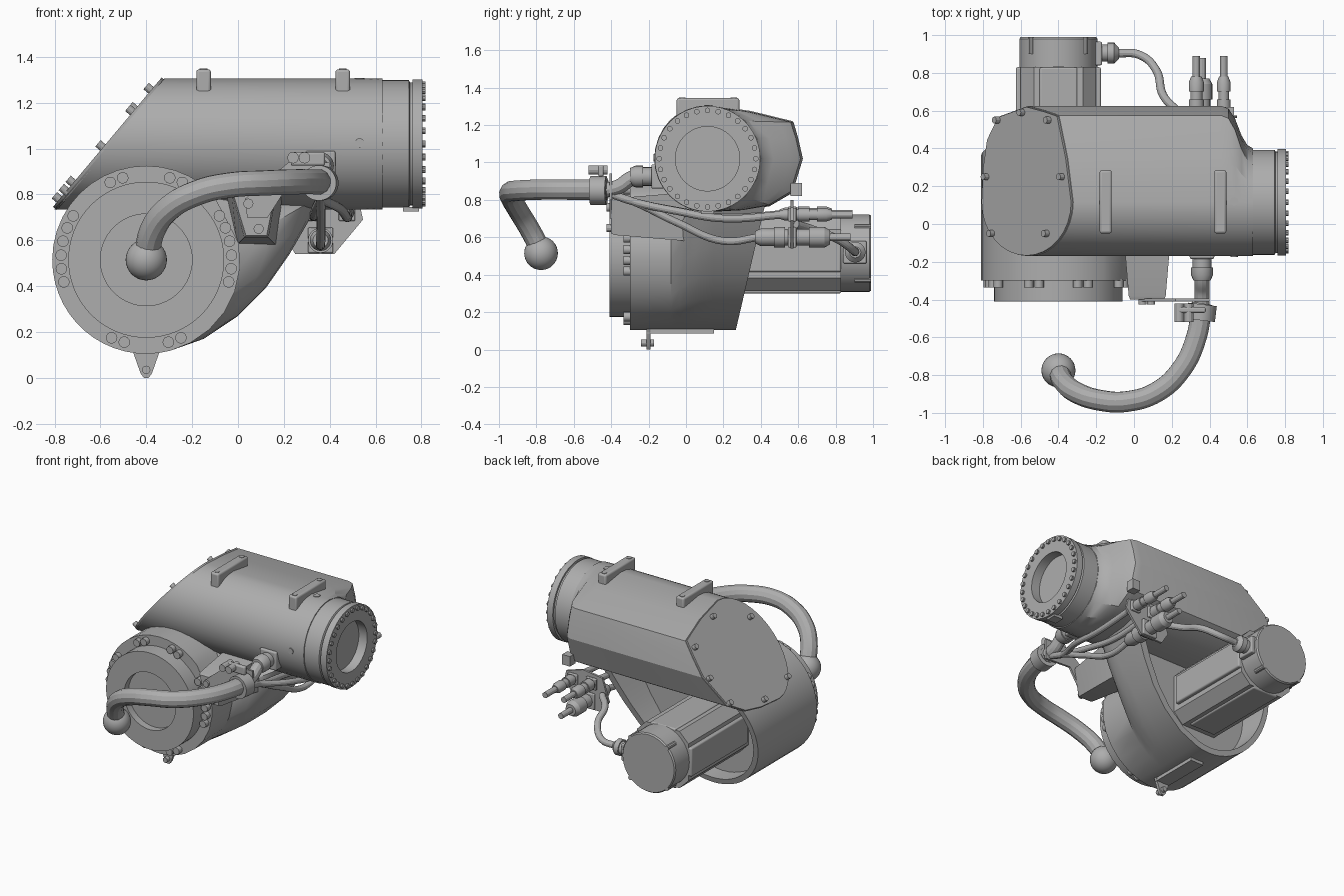
import bpy, bmesh
from math import cos, sin, pi, radians
from mathutils import Vector, Matrix

if "Cube" in bpy.data.objects:
    bpy.data.objects.remove(bpy.data.objects["Cube"])

grey = bpy.data.materials.new("cast grey")
grey.use_nodes = True
tone = (0.42, 0.42, 0.42, 1)
grey.diffuse_color = tone
grey.node_tree.nodes["Principled BSDF"].inputs["Base Color"].default_value = tone
parts = []


def add(name, mesh):
    ob = bpy.data.objects.new(name, mesh)
    bpy.context.scene.collection.objects.link(ob)
    mesh.materials.clear()
    mesh.materials.append(grey)
    parts.append(ob)
    return ob


def loft(name, rings):
    """Skin a list of equal rings and cap both ends."""
    bm = bmesh.new()
    rows = [[bm.verts.new(p) for p in ring] for ring in rings]
    for a, b in zip(rows, rows[1:]):
        for i in range(len(a)):
            j = (i + 1) % len(a)
            bm.faces.new((a[i], a[j], b[j], b[i]))
    bm.faces.new(rows[0])
    bm.faces.new(rows[-1])
    bmesh.ops.recalc_face_normals(bm, faces=bm.faces)
    mesh = bpy.data.meshes.new(name)
    bm.to_mesh(mesh)
    bm.free()
    return add(name, mesh)


def lathe(name, origin, axis, profile, n=48):
    """Turn (distance along axis, radius) pairs around an axis."""
    turn = Vector((0, 0, 1)).rotation_difference(Vector(axis)).to_matrix()
    o = Vector(origin)
    angles = [2 * pi * i / n for i in range(n)]
    return loft(name, [[o + turn @ Vector((r * cos(a), r * sin(a), d)) for a in angles]
                       for d, r in profile])


def rod(name, origin, axis, length, r, n=16):
    return lathe(name, origin, axis, [(0, r), (length, r)], n)


def box(name, low, high, bevel=0.0):
    (x, y, z), (X, Y, Z) = low, high
    ob = loft(name, [[(x, y, h), (X, y, h), (X, Y, h), (x, Y, h)] for h in (z, Z)])
    if bevel:
        mod = ob.modifiers.new("rounding", "BEVEL")
        mod.width, mod.segments = bevel, 3
    return ob


def plate(name, outline, y, depth):
    return loft(name, [[(x, d, z) for x, z in outline] for d in (y, y + depth)])


def tube(name, points, r):
    curve = bpy.data.curves.new(name, "CURVE")
    curve.dimensions = "3D"
    curve.bevel_depth, curve.bevel_resolution, curve.resolution_u = r, 4, 8
    curve.use_fill_caps = True
    spline = curve.splines.new("BEZIER")
    spline.bezier_points.add(len(points) - 1)
    for bp, p in zip(spline.bezier_points, points):
        bp.co = p
        bp.handle_left_type = bp.handle_right_type = "AUTO"
    temp = bpy.data.objects.new(name + " path", curve)
    bpy.context.scene.collection.objects.link(temp)
    bpy.context.view_layer.update()
    mesh = bpy.data.meshes.new_from_object(temp.evaluated_get(bpy.context.evaluated_depsgraph_get()))
    bpy.data.objects.remove(temp)
    return add(name, mesh)


# Horizontal arm housing: round in front, bulged at the rear, sloped left end
AY, AZ, AR = 0.115, 1.02, 0.285


def slope_x(z):
    return -0.8 + (z - 0.735) * 0.84


bulge = [(AY, .735), (.3, .745), (.45, .77), (.57, .84), (.625, 1.02),
         (.6, 1.13), (.575, 1.215), (.35, 1.27), (AY, 1.305)]
rear = [(AY + AR * cos(a), AZ + AR * sin(a)) for a in [pi * (i / 8 - 0.5) for i in range(9)]]
front = [(AY + AR * cos(a), AZ + AR * sin(a)) for a in [pi * (0.5 + i / 16) for i in range(1, 16)]]


def section(t):
    return [(a + (c - a) * t, b + (d - b) * t) for (a, b), (c, d) in zip(bulge, rear)] + front


loft("arm_housing", [[(slope_x(z), y, z) for y, z in section(0)]] +
     [[(x, y, z) for y, z in section(t)]
      for x, t in ((.46, 0), (.5, .06), (.535, .3), (.57, .7), (.6, .92), (.63, 1))])

# Sloped cover plate and its bolts
out = Vector((-0.766, 0, 0.643))
cover = [Vector((slope_x(z), y, z)) for y, z in section(0)]
mid = sum(cover, Vector()) / len(cover)
loft("end_cover", [[mid + (p - mid) * 0.99 + out * d for p in cover] for d in (-.01, .012)])
for x, y in ((-.71, .55), (-.58, .59), (-.44, .55), (-.77, .25), (-.37, .25), (-.74, -.05), (-.45, -.05)):
    rod("cover_bolt", (x, y, .735 + (x + .8) / .84), out, .04, .018, 12)

# Round output flange with recess and bolt ring
lathe("output_flange", (.62, AY, AZ), (1, 0, 0),
      [(0, .278), (.125, .278), (.13, .268), (.14, .268), (.14, .282), (.185, .282),
       (.185, .172), (.12, .172)], 64)
for i in range(28):
    a = 2 * pi * i / 28
    rod("output_bolt", (.8, AY + .258 * cos(a), AZ + .258 * sin(a)), (1, 0, 0), .018, .015, 10)
box("flange_key", (.72, .08, .725), (.79, .15, .745))

# Lifting lugs and plugs
for x in (-.15, .457):
    box("lifting_lug", (x - .032, -.05, 1.22), (x + .032, .285, 1.345), .012)
    for y in (-.02, .255):
        rod("lug_screw", (x, y, 1.34), (0, 0, 1), .008, .017, 12)
rod("front_plug", (.53, -.155, 1.025), (0, -1, 0), .02, .02)
rod("top_plug", (.53, .12, 1.29), (0, 0, 1), .018, .022)
box("rear_stop", (.47, .56, .82), (.53, .62, .89))

# Lower shell: round in front, sweeping up to the arm, hollow behind
BX, BZ, BR = -0.4, 0.515, 0.41


def on_barrel(deg, r=BR):
    return BX + r * cos(radians(deg)), BZ + r * sin(radians(deg))


left_arc = [on_barrel(d) for d in range(180, 286, 7)]
sweep = [(-.15, .17), (0, .27), (.12, .39), (.225, .54), (.3, .67), (.37, .8)]
sweep_round = [on_barrel(d) for d in (298, 312, 326, 340, 355, 370)]
top_arc = [on_barrel(d) for d in range(45, 180, 9)]


def shell(t, scale=1.0):
    right = [(a + (c - a) * t, b + (d - b) * t) for (a, b), (c, d) in zip(sweep_round, sweep)]
    return [(BX + (x - BX) * scale, BZ + (z - BZ) * scale) for x, z in left_arc + right + top_arc]


def rim(outline):
    return [(x, .27 + (z - .12) * .234, z) for x, z in outline]


loft("lower_shell", [[(x, y, z) for x, z in shell(t)]
                     for y, t in ((-.3, 0), (-.08, 0), (-.03, .4), (.02, .75), (.08, .95), (.15, 1))] +
     [rim(shell(1)), rim(shell(1, .91)), [(x, .16, z) for x, z in shell(1, .9)]])

# Front disc with central recess and bolt clusters
lathe("front_disc", (BX, -.29, BZ), (0, -1, 0),
      [(0, .34), (.12, .34), (.12, .2), (.07, .2)], 64)
for base in (149, 158, 167.5, 177, 186, 195, 106, 115, 246, 255):
    for deg in (base, 180 - base):
        x, z = on_barrel(deg, .372)
        rod("disc_bolt", (x, -.29, z), (0, -1, 0), .045, .025, 14)

# Bottom tab
plate("bottom_tab", [(-.46, .12), (-.425, .02), (-.41, 0), (-.39, 0), (-.375, .02), (-.34, .12)], -.21, .02)
box("tab_arm", (-.45, -.21, .085), (-.35, .15, .115))
rod("tab_bolt", (BX, -.24, .035), (0, 1, 0), .07, .018, 12)

# Motor behind the shell
def octagon(y, h=.2, c=.07):
    pts = [(h, c - h), (h, h - c), (h - c, h), (c - h, h), (-h, h - c), (-h, c - h), (c - h, -h), (h - c, -h)]
    return [(BX + a, y, BZ - .003 + b) for a, b in pts]


loft("motor_body", [octagon(.1), octagon(.83)])
box("motor_side_rails", (BX - .225, .2, BZ - .1), (BX + .225, .83, BZ + .1), .01)
box("motor_base_rails", (BX - .1, .2, BZ - .215), (BX + .1, .83, BZ + .205), .01)
lathe("motor_cap", (BX, .83, BZ), (0, 1, 0), [(0, .207), (.15, .207), (.16, .2)])
for d in range(45, 360, 90):
    x, z = on_barrel(d, .2)
    rod("motor_cap_screw", (x, .9, z), (0, 1, 0), .09, .016, 10)
box("motor_socket", (-.22, .84, BZ - .055), (-.17, .965, BZ + .065), .008)
lathe("motor_plug", (-.18, .905, BZ + .005), (1, 0, 0), [(0, .045), (.04, .045), (.04, .055), (.075, .055), (.1, .03)], 20)
tube("motor_cable", [(-.09, .905, .52), (.03, .895, .53), (.12, .81, .59), (.155, .68, .64), (.24, .59, .67)], .022)

# Large hose with ball end and clamp
tube("hose", [(BX, -.77, .52), (-.37, -.84, .65), (-.3, -.895, .74), (-.17, -.935, .81), (-.04, -.94, .84),
              (.12, -.89, .85), (.25, -.77, .855), (.33, -.6, .855), (.36, -.42, .855)], .056)
lathe("hose_ball", (BX, -.775, BZ), (0, 0, 1),
      [(-.09 * cos(pi * i / 16), max(.09 * sin(pi * i / 16), .001)) for i in range(17)], 32)
rod("hose_clamp", (.352, -.51, .85), (.12, 1, 0), .085, .077, 32)
box("clamp_ears", (.23, -.47, .925), (.38, -.44, .985), .01)
for x in (.24, .29):
    rod("clamp_bolt", (x, -.52, .96), (0, 1, 0), .1, .025, 12)

# Short hose to the socket on the arm
tube("short_hose", [(.36, -.44, .85), (.36, -.36, .87), (.36, -.29, .915), (.36, -.22, .925)], .04)
lathe("arm_fitting", (.36, -.3, .925), (0, 1, 0), [(0, .045), (.03, .058), (.07, .058), (.07, .05), (.16, .05)], 20)
box("fitting_base", (.295, -.185, .86), (.425, -.1, .99), .01)

# Support arm and bracket plate for the clamp
loft("support_arm", [[(x, y, z) for x, z in
                      ((-.02 - g, .8 + g), (.035 - g, .62 - g), (.125 + g, .62 - g), (.16 + g, .8 + g))]
                     for y, g in ((-.4, 0), (-.38, .008), (0, .04))])
plate("clamp_bracket", [(.04, .7), (.03, .78), (.15, .88), (.22, .94), (.4, .94), (.4, .8), (.2, .81), (.13, .7)], -.41, .015)
for x, z in ((.045, .76), (.09, .65)):
    rod("bracket_bolt", (x, -.425, z), (0, 1, 0), .04, .022, 12)

# Rear connector plate, connectors and cables
plate("connector_plate", [(.2, .62), (.25, .54), (.42, .54), (.545, .69), (.53, .76), (.4, .8), (.25, .78)], .56, .015)
for x, z, y, length, r in ((.36, .6, .37, .4, .055), (.475, .72, .5, .28, .036), (.33, .725, .5, .28, .04)):
    lathe("connector", (x, y, z), (0, 1, 0),
          [(0, r * .6), (.03, r * .85), (.1, r * .85), (.1, r), (.16, r), (.16, r * .8), (length * .72, r * .8),
           (length * .72, r), (length - .03, r), (length, r * .7)], 20)
    rod("connector_pin", (x, y + length - .02, z), (0, 1, 0), .13, .02, 12)
    box("connector_flange", (x - r, .545, z - r), (x + r, .59, z + r), .006)
    tube("cable", [(.36, -.4, .83), (.36, -.28, .79), (x * .7 + .11, -.05, z * .5 + .38),
                   (x, .2, z - .02), (x, y + .02, z)], .02)

# Smooth round surfaces, keep hard edges
bpy.ops.object.select_all(action="DESELECT")
for ob in parts:
    ob.select_set(True)
bpy.context.view_layer.objects.active = parts[0]
bpy.ops.object.shade_smooth_by_angle(angle=radians(28))
